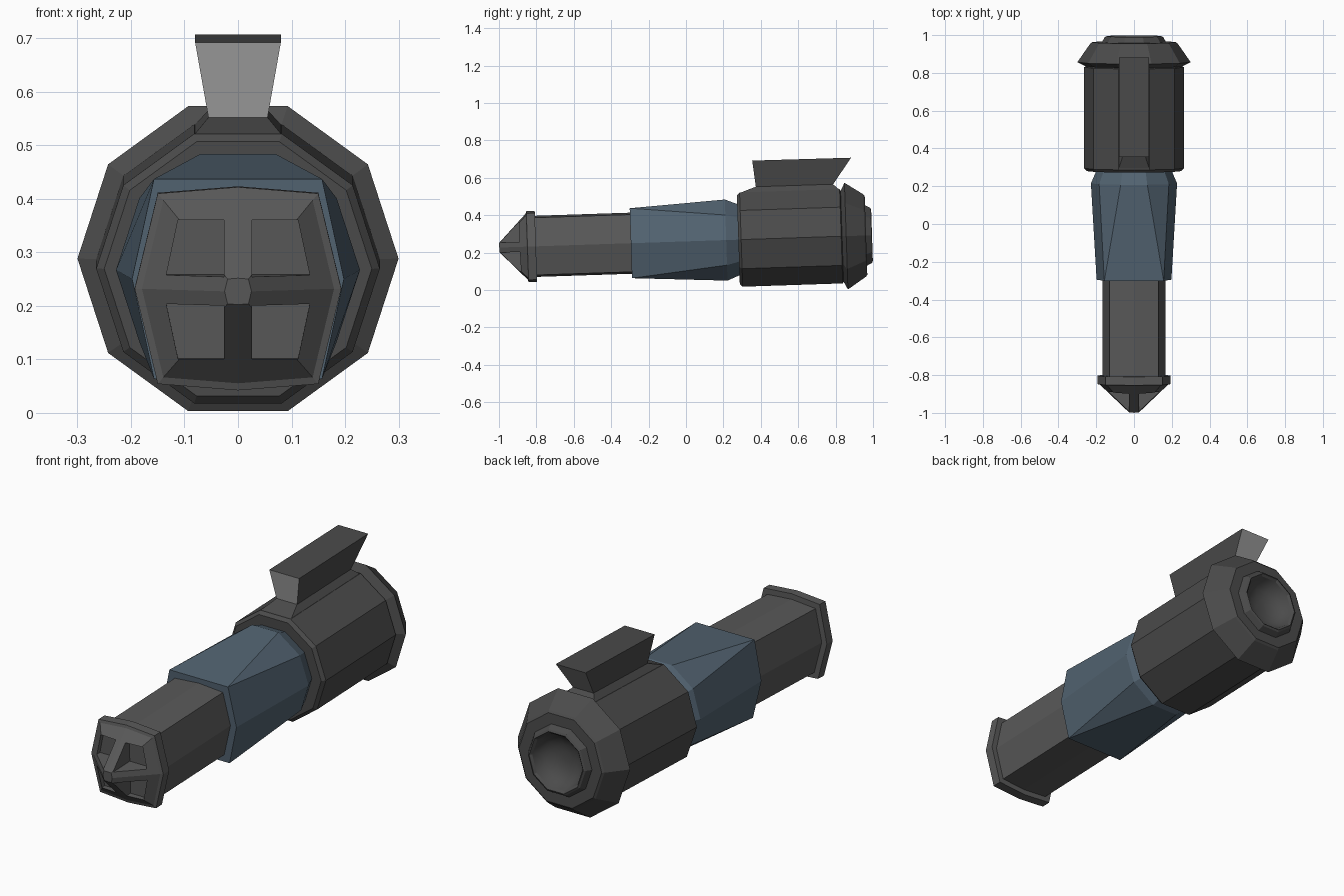
import bpy, bmesh, math
from mathutils import Matrix

if "Cube" in bpy.data.objects:
    bpy.data.objects.remove(bpy.data.objects["Cube"])

# whole model is pitched slightly about x and lifted to stand on z = 0
POSE = Matrix.Translation((0, 0, 0.26)) @ Matrix.Rotation(math.atan(0.033), 4, 'X')


def material(name, rgb):
    m = bpy.data.materials.new(name)
    m.diffuse_color = (*rgb, 1)
    m.use_nodes = True
    m.node_tree.nodes["Principled BSDF"].inputs["Base Color"].default_value = m.diffuse_color
    return m


DARK = material("dark_grey", (0.07, 0.07, 0.07))
MID = material("mid_grey", (0.10, 0.10, 0.10))
BLUE = material("slate_blue", (0.085, 0.125, 0.165))
LENS = material("light_grey", (0.35, 0.35, 0.35))


def loft(name, rings, mat, caps=(True, True), smooth=False):
    """Skin a list of equal-length rings of 3D points."""
    bm = bmesh.new()
    vs = [[bm.verts.new(p) for p in ring] for ring in rings]
    n = len(rings[0])
    for a, b in zip(vs, vs[1:]):
        for i in range(n):
            j = (i + 1) % n
            bm.faces.new((a[i], a[j], b[j], b[i]))
    if caps[0]:
        bm.faces.new(vs[0][::-1])
    if caps[1]:
        bm.faces.new(vs[-1])
    bmesh.ops.remove_doubles(bm, verts=bm.verts, dist=1e-5)
    bmesh.ops.recalc_face_normals(bm, faces=bm.faces)
    for f in bm.faces:
        f.smooth = smooth
    bm.transform(POSE)
    me = bpy.data.meshes.new(name)
    bm.to_mesh(me)
    bm.free()
    me.materials.append(mat)
    ob = bpy.data.objects.new(name, me)
    bpy.context.collection.objects.link(ob)
    return ob


def section(outline, y, s=1):
    return [(x * s, y, z * s) for x, z in outline]


DECAGON = [(math.cos(i * math.pi / 5), math.sin(i * math.pi / 5)) for i in range(10)]


def turned(profile):
    return [section(DECAGON, y, r) for y, r in profile]


# rear drum with flared flange and raised rear lip
loft("rear_drum", turned([(0.28, 0.25), (0.295, 0.265), (0.83, 0.265), (0.835, 0.255),
                          (0.857, 0.30), (0.955, 0.232), (0.963, 0.222), (0.963, 0.17),
                          (0.99, 0.155), (0.995, 0.145), (0.985, 0.135)]),
     DARK, caps=(True, False))

# smooth dished opening in the rear end
bowl = loft("rear_bowl", turned([(0.985, 0.135), (0.955, 0.122), (0.93, 0.095),
                                 (0.915, 0.06), (0.91, 0.025)]),
            DARK, caps=(False, True), smooth=True)
bowl.data.flip_normals()
if bowl.data.polygons[-1].normal.y < 0:
    bowl.data.flip_normals()

# blue sleeve: hexagon in front blending into a decagon behind
cx, cz, sx = 0.157, 0.187, 0.198
SLEEVE_HEX = [(sx, 0), (cx, cz), (cx, cz), (-cx, cz), (-cx, cz),
              (-sx, 0), (-cx, -cz), (-cx, -cz), (cx, -cz), (cx, -cz)]
loft("blue_sleeve", [section(SLEEVE_HEX, -0.295), section(DECAGON, 0.215, 0.228),
                     section(DECAGON, 0.285, 0.198)], BLUE)

# front barrel and collar share one eight-point outline
OUTLINE = [(0.193, 0), (0.15, 0.178), (0, 0.19), (-0.15, 0.178),
           (-0.193, 0), (-0.15, -0.178), (0, -0.19), (0.15, -0.178)]
loft("front_barrel", [section(OUTLINE, -0.82, 0.86), section(OUTLINE, -0.28, 0.86)], MID)
nose = loft("front_nose", [section(OUTLINE, y, s) for y, s in
                           [(-0.803, 1), (-0.848, 1), (-0.852, 0.93), (-0.999, 0.13)]], MID)

# four pockets leave a cross of ribs on the pointed nose
cutters = []
for a in (1, -1):
    for b in (1, -1):
        wedge = [(0.026 * a, 0.027 * b), (0.134 * a, 0.027 * b),
                 (0.112 * a, 0.13 * b), (0.026 * a, 0.13 * b)]
        cut = loft("pocket_cutter", [section(wedge, -1.1), section(wedge, -0.865)], MID)
        cut.hide_render = True
        mod = nose.modifiers.new("pocket", 'BOOLEAN')
        mod.operation, mod.solver, mod.object = 'DIFFERENCE', 'EXACT', cut
        cutters.append(cut)
bpy.context.view_layer.update()
baked = bpy.data.meshes.new_from_object(
    nose.evaluated_get(bpy.context.evaluated_depsgraph_get()))
nose.modifiers.clear()
nose.data = baked
for cut in cutters:
    bpy.data.objects.remove(cut)


def block(name, low, high, mat):
    """Frustum from (half width, front (y, z), back (y, z)) at its bottom and top."""
    rings = []
    for w, (y0, z0), (y1, z1) in (low, high):
        rings.append([(-w, y0, z0), (w, y0, z0), (w, y1, z1), (-w, y1, z1)])
    return loft(name, rings, mat)


# raised pad on the drum and the flared sight on top of it
block("sight_pad", (0.082, (0.297, 0.25), (0.828, 0.25)),
      (0.055, (0.383, 0.28), (0.795, 0.28)), DARK)
sight = block("top_sight", (0.055, (0.383, 0.278), (0.795, 0.278)),
              (0.08, (0.368, 0.42), (0.897, 0.418)), DARK)

# light windows at both ends of the sight
sight.data.materials.append(LENS)
for f in sight.data.polygons:
    if abs(f.normal.y) > 0.6:
        f.material_index = 1
